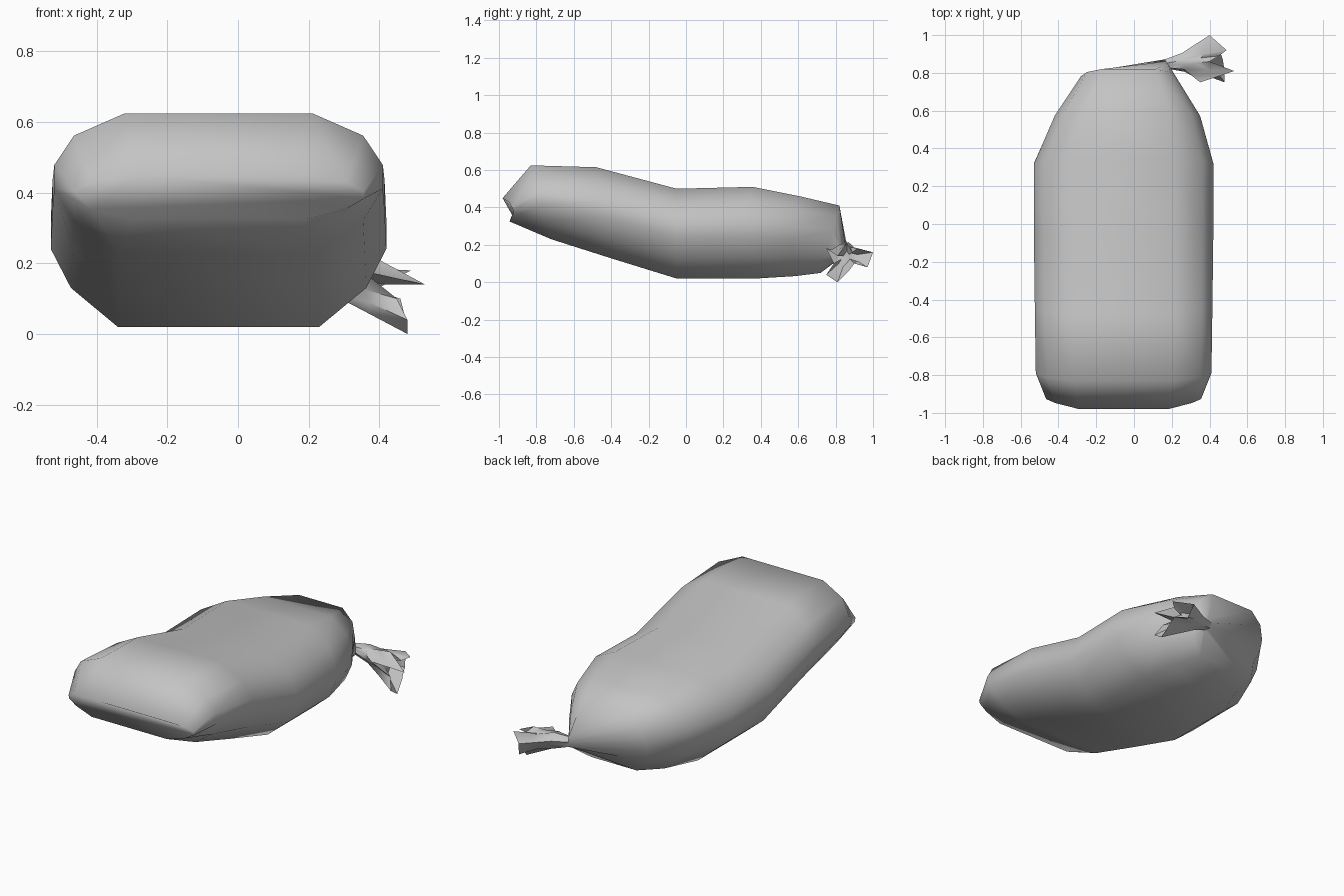
import bpy
import math
from mathutils import Vector

if "Cube" in bpy.data.objects:
    bpy.data.objects.remove(bpy.data.objects["Cube"], do_unlink=True)

# Plain cloth material
cloth = bpy.data.materials.new("grey_cloth")
cloth.use_nodes = True
cloth_colour = (0.55, 0.55, 0.55, 1)
cloth.diffuse_color = cloth_colour
cloth.node_tree.nodes["Principled BSDF"].inputs["Base Color"].default_value = cloth_colour

# Half of the pillow-shaped section: (share of half width, share of height)
half_section = [(1, .63), (.88, .84), (.57, 1)]
lower_half = [(.6, 0), (.88, .23), (1, .46)]


def mirrored(points):
    return [(-u, h) for u, h in reversed(points)]


section = half_section + mirrored(half_section) + mirrored(lower_half) + lower_half
SIDES = len(section)


def bag_ring(centre_x, half_width, top, bottom, bow):
    """Section spanning a top and a bottom (y, z) point; bow shifts its sides along y."""
    ring = []
    for u, h in section:
        y = bottom[0] + (top[0] - bottom[0]) * h + bow * u * u
        z = bottom[1] + (top[1] - bottom[1]) * h
        ring.append(Vector((centre_x + half_width * u, y, z)))
    return ring


def neck_ring(centre, heading, radius, flute):
    """Round, slightly fluted section facing along a horizontal heading."""
    side = Vector((math.sin(heading), -math.cos(heading), 0))
    up = Vector((0, 0, 1))
    ring = []
    for i in range(SIDES):
        angle = math.tau * (i + .5) / SIDES
        r = radius * (1 + (flute if i % 2 else -flute))
        ring.append(Vector(centre) + side * r * math.cos(angle) + up * r * math.sin(angle))
    return ring


def loft(name, rings, cap_start, cap_end, sharp_angle):
    """Skin a list of equal rings and shade the result smooth."""
    verts = [p for ring in rings for p in ring]
    faces = []
    for k in range(len(rings) - 1):
        for i in range(SIDES):
            a, b = k * SIDES + i, k * SIDES + (i + 1) % SIDES
            faces.append((a, a + SIDES, b + SIDES, b))
    if cap_start:
        faces.append(tuple(range(SIDES)))
    if cap_end:
        faces.append(tuple(reversed(range(len(verts) - SIDES, len(verts)))))
    mesh = bpy.data.meshes.new(name)
    mesh.from_pydata(verts, [], faces)
    mesh.materials.append(cloth)
    obj = bpy.data.objects.new(name, mesh)
    bpy.context.collection.objects.link(obj)
    bpy.ops.object.select_all(action="DESELECT")
    obj.select_set(True)
    bpy.context.view_layer.objects.active = obj
    # Point the normals outwards
    bpy.ops.object.mode_set(mode="EDIT")
    bpy.ops.mesh.select_all(action="SELECT")
    bpy.ops.mesh.normals_make_consistent(inside=False)
    bpy.ops.object.mode_set(mode="OBJECT")
    bpy.ops.object.shade_smooth_by_angle(angle=math.radians(sharp_angle))
    return obj


# Filled bag, from its raised front edge to the gathered neck
neck = neck_ring((.18, .845, .175), .6, .03, .1)
bag = [
    bag_ring(-.055, .41, (-1, .45), (-.965, .325), .06),
    bag_ring(-.055, .465, (-.83, .625), (-.72, .23), 0),
    bag_ring(-.055, .47, (-.48, .615), (-.4, .128), 0),
    bag_ring(-.055, .475, (-.05, .5), (-.05, .02), 0),
    bag_ring(-.055, .475, (.38, .51), (.4, .02), -.07),
    bag_ring(-.035, .385, (.62, .46), (.6, .033), -.04),
    bag_ring(-.03, .25, (.82, .41), (.72, .05), 0),
    neck,
]
loft("sandbag_body", bag, True, False, 75)

# Crumpled lip of the tied end, going round from the front side over the top
lip = [Vector(p) for p in (
    (.35, .75, .18), (.53, .81, .14), (.4, .86, .21), (.45, .89, .16),
    (.49, .92, .18), (.4, 1, .16), (.42, .97, .08), (.46, .9, .1),
    (.47, .87, .06), (.48, .81, 0), (.48, .75, .04), (.45, .79, .1))]

# Tied tail, flaring from the neck to the lip and folding back inside
waist = neck_ring((.26, .855, .165), .15, .045, .15)
flare = [w.lerp(p, .5) for w, p in zip(waist, lip)]
hollow = Vector((.34, .86, .14))
inside = [p.lerp(hollow, .6) for p in lip]
loft("tied_tail", [neck, waist, flare, lip, inside], False, True, 60)
